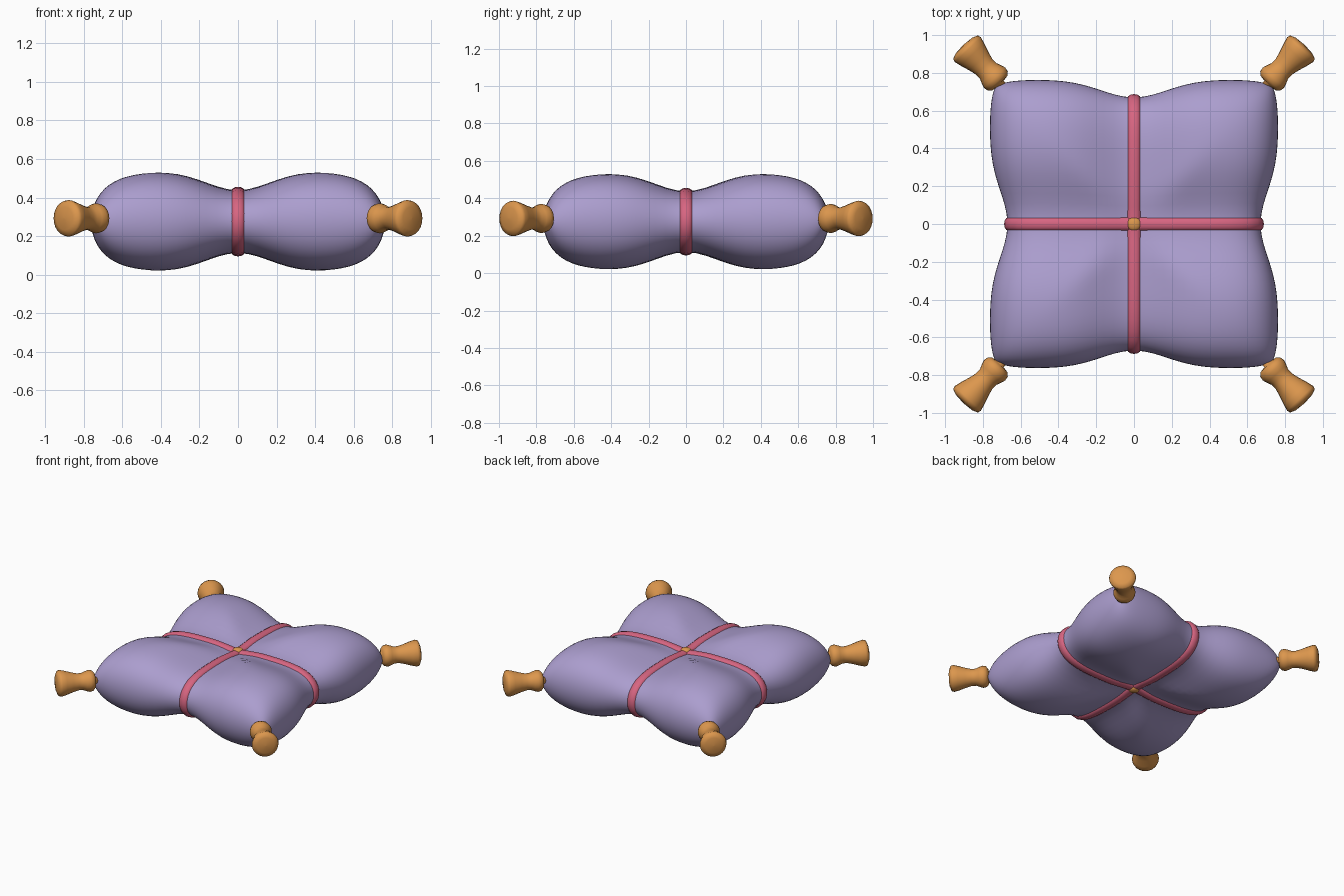
import bpy, bmesh, math
from mathutils import Vector, Matrix

if "Cube" in bpy.data.objects:
    bpy.data.objects.remove(bpy.data.objects["Cube"])

MID = 0.275          # height of the cushion seam


def material(name, rgb):
    m = bpy.data.materials.new(name)
    m.diffuse_color = (*rgb, 1)
    m.use_nodes = True
    m.node_tree.nodes["Principled BSDF"].inputs["Base Color"].default_value = m.diffuse_color
    return m


LILAC = material("lilac fabric", (0.41, 0.34, 0.62))
PINK = material("pink cord", (0.68, 0.13, 0.22))
OCHRE = material("ochre trim", (0.72, 0.31, 0.075))


def finish(bm, name, mat):
    bmesh.ops.recalc_face_normals(bm, faces=bm.faces)
    for f in bm.faces:
        f.smooth = True
    me = bpy.data.meshes.new(name)
    bm.to_mesh(me)
    bm.free()
    me.materials.append(mat)
    ob = bpy.data.objects.new(name, me)
    bpy.context.collection.objects.link(ob)
    return ob


# Pillow surface: pinched along both centre lines, thin at the rim
def pillow(u, v, side):
    gu, gv = (math.exp(-(t / 0.32) ** 2) for t in (u, v))
    dip = 1 - 0.39 * (gu ** 4 + gv ** 4) ** 0.25
    rim = math.sqrt(max(0, 1 - u ** 6) * max(0, 1 - v ** 6))
    corner = 1 - 0.045 * abs(u * v) ** 8
    x = u * (0.765 - 0.095 * gv) * corner
    y = v * (0.765 - 0.095 * gu) * corner
    return Vector((x, y, MID + side * 0.268 * dip * rim))


# Cushion
N = 44
ts = [math.sin(math.pi / 2 * (2 * i / N - 1)) for i in range(N + 1)]
bm = bmesh.new()
for side in (1, -1):
    g = [[bm.verts.new(pillow(u, v, side)) for v in ts] for u in ts]
    for i in range(N):
        for j in range(N):
            bm.faces.new((g[i][j], g[i + 1][j], g[i + 1][j + 1], g[i][j + 1]))
bmesh.ops.remove_doubles(bm, verts=bm.verts, dist=1e-4)
finish(bm, "cushion", LILAC)


# Cords: round tubes following the pinched centre lines
def cord(name, along_x):
    ring = [pillow(t, 0, 1) if along_x else pillow(0, t, 1) for t in ts[::2]]
    under = [Vector((p.x, p.y, 2 * MID - p.z)) for p in reversed(ring[1:-1])]
    path = ring + under
    bm = bmesh.new()
    loops, n, k = [], len(path), 12
    across = Vector((0, 1, 0)) if along_x else Vector((1, 0, 0))
    for i, p in enumerate(path):
        tangent = (path[(i + 1) % n] - path[i - 1]).normalized()
        out = tangent.cross(across).normalized()
        if out.dot(p - Vector((0, 0, MID))) < 0:
            out = -out
        c = p - out * 0.006
        loops.append([bm.verts.new(c + 0.036 * math.cos(a) * across + 0.024 * math.sin(a) * out)
                      for a in (2 * math.pi * j / k for j in range(k))])
    for i in range(n):
        a, b = loops[i], loops[(i + 1) % n]
        for j in range(k):
            bm.faces.new((a[j], b[j], b[(j + 1) % k], a[(j + 1) % k]))
    finish(bm, name, PINK)


cord("cord_left_right", True)
cord("cord_front_back", False)

# Buttons where the cords cross
for name, side in (("top_button", 1), ("bottom_button", -1)):
    bm = bmesh.new()
    z = pillow(0, 0, side).z + side * 0.012
    bmesh.ops.create_uvsphere(bm, u_segments=20, v_segments=12, radius=1,
                              matrix=Matrix.Translation((0, 0, z)) @ Matrix.Diagonal((0.037, 0.037, 0.02, 1)))
    finish(bm, name, OCHRE)

# Corner tassels: (distance from centre, radius) turned about the diagonal
PROFILE = [(0.97, 0.02), (1.025, 0.024), (1.03, 0.055), (1.045, 0.073), (1.07, 0.078),
           (1.095, 0.07), (1.12, 0.06), (1.15, 0.06), (1.19, 0.07), (1.24, 0.086),
           (1.275, 0.095), (1.293, 0.09), (1.305, 0.06), (1.31, 0.001)]
for name, sx, sy in (("front_left", -1, -1), ("front_right", 1, -1),
                     ("back_left", -1, 1), ("back_right", 1, 1)):
    axis = Vector((0.69 * sx, 0.724 * sy, 0)).normalized()
    flat = axis.cross(Vector((0, 0, 1)))
    bm = bmesh.new()
    k, rings = 24, []
    for d, r in PROFILE:
        rings.append([bm.verts.new(axis * d + flat * r * math.cos(a) + Vector((0, 0, 0.292 + r * math.sin(a))))
                      for a in (2 * math.pi * j / k for j in range(k))])
    for a, b in zip(rings, rings[1:]):
        for j in range(k):
            bm.faces.new((a[j], b[j], b[(j + 1) % k], a[(j + 1) % k]))
    bm.faces.new(rings[0])
    bm.faces.new(rings[-1])
    finish(bm, name + "_tassel", OCHRE)
